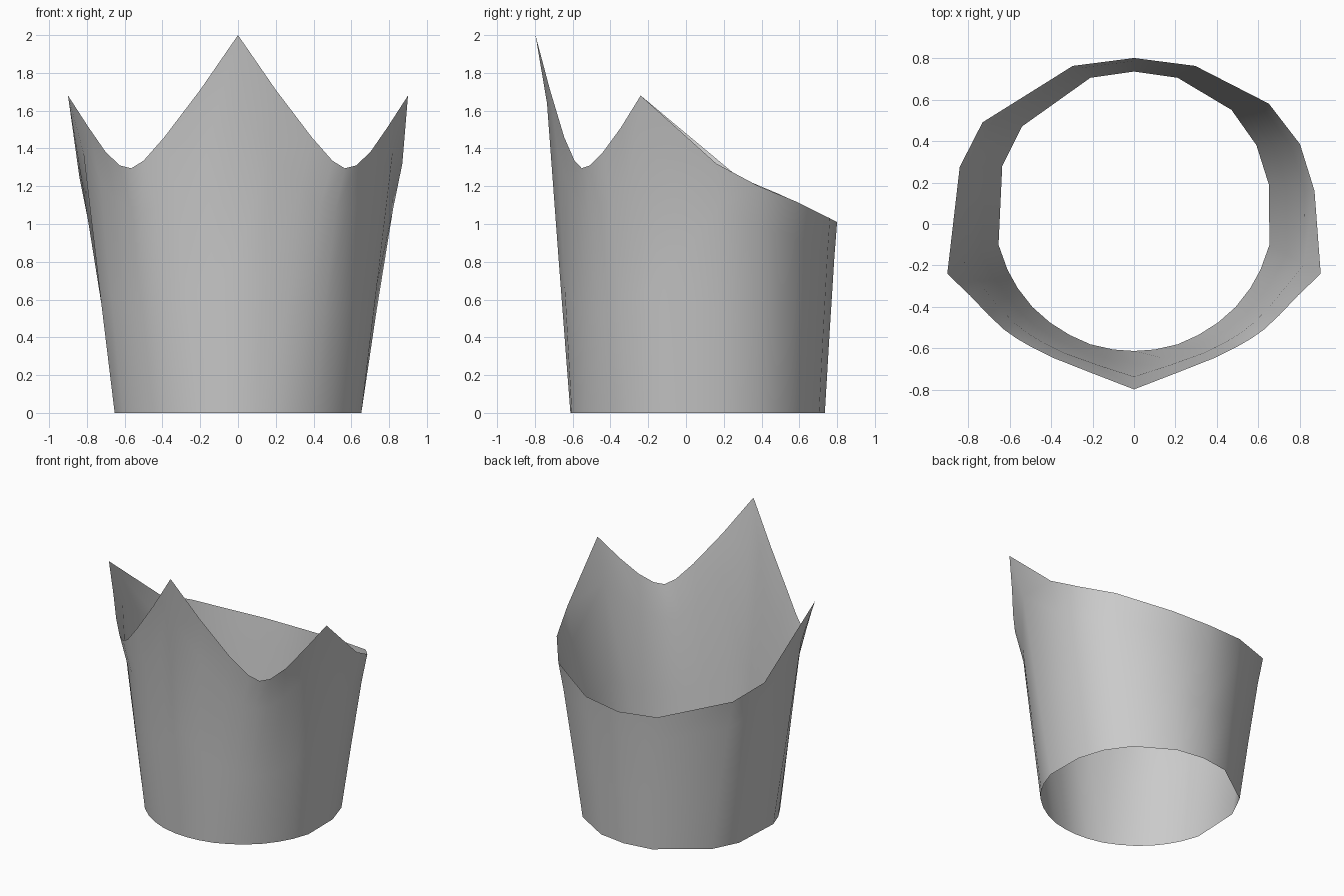
import bpy, bmesh

# columns: bottom x, bottom y, top x, top y, top z
# front half from the middle peak to the side peak (mirrored)
front = [
    (0.00, -0.612, 0.00, -0.797, 2.00),
    (0.10, -0.605, 0.20, -0.720, 1.71),
    (0.21, -0.580, 0.39, -0.645, 1.46),
    (0.31, -0.535, 0.50, -0.590, 1.335),
    (0.405, -0.475, 0.565, -0.552, 1.295),
    (0.49, -0.400, 0.625, -0.510, 1.31),
    (0.56, -0.310, 0.70, -0.440, 1.38),
    (0.61, -0.220, 0.79, -0.345, 1.51),
    (0.653, -0.100, 0.90, -0.240, 1.68),
]
# uneven low back edge, right side round to left side
back = [
    (0.65, 0.19, 0.87, 0.16, 1.32),
    (0.59, 0.38, 0.80, 0.385, 1.20),
    (0.47, 0.55, 0.65, 0.58, 1.12),
    (0.21, 0.705, 0.295, 0.762, 1.03),
    (0.00, 0.735, 0.00, 0.80, 1.01),
    (-0.21, 0.705, -0.295, 0.762, 1.03),
    (-0.54, 0.47, -0.73, 0.49, 1.16),
    (-0.635, 0.28, -0.84, 0.275, 1.25),
]
left = [(-a, b, -c, d, e) for a, b, c, d, e in reversed(front[1:])]
columns = ([c + (0.34, 0.67) for c in front] +
           [c + (0.38, 0.78) for c in back] +
           [c + (0.34, 0.67) for c in left])

# thin flared wall, bending outward towards the tips
bm = bmesh.new()
grid = []
for bx, by, tx, ty, tz, f1, f2 in columns:
    grid.append([bm.verts.new((bx + (tx - bx) * f, by + (ty - by) * f, tz * t))
                 for t, f in ((0, 0), (0.41, f1), (0.82, f2), (1, 1))])
n = len(grid)
for i in range(n):
    a, b = grid[i], grid[(i + 1) % n]
    for j in range(3):
        bm.faces.new((a[j], b[j], b[j + 1], a[j + 1]))
mesh = bpy.data.meshes.new("crown_wall")
bm.to_mesh(mesh)
bm.free()
for p in mesh.polygons:
    p.use_smooth = True
wall = bpy.data.objects.new("crown_wall", mesh)
bpy.context.collection.objects.link(wall)
